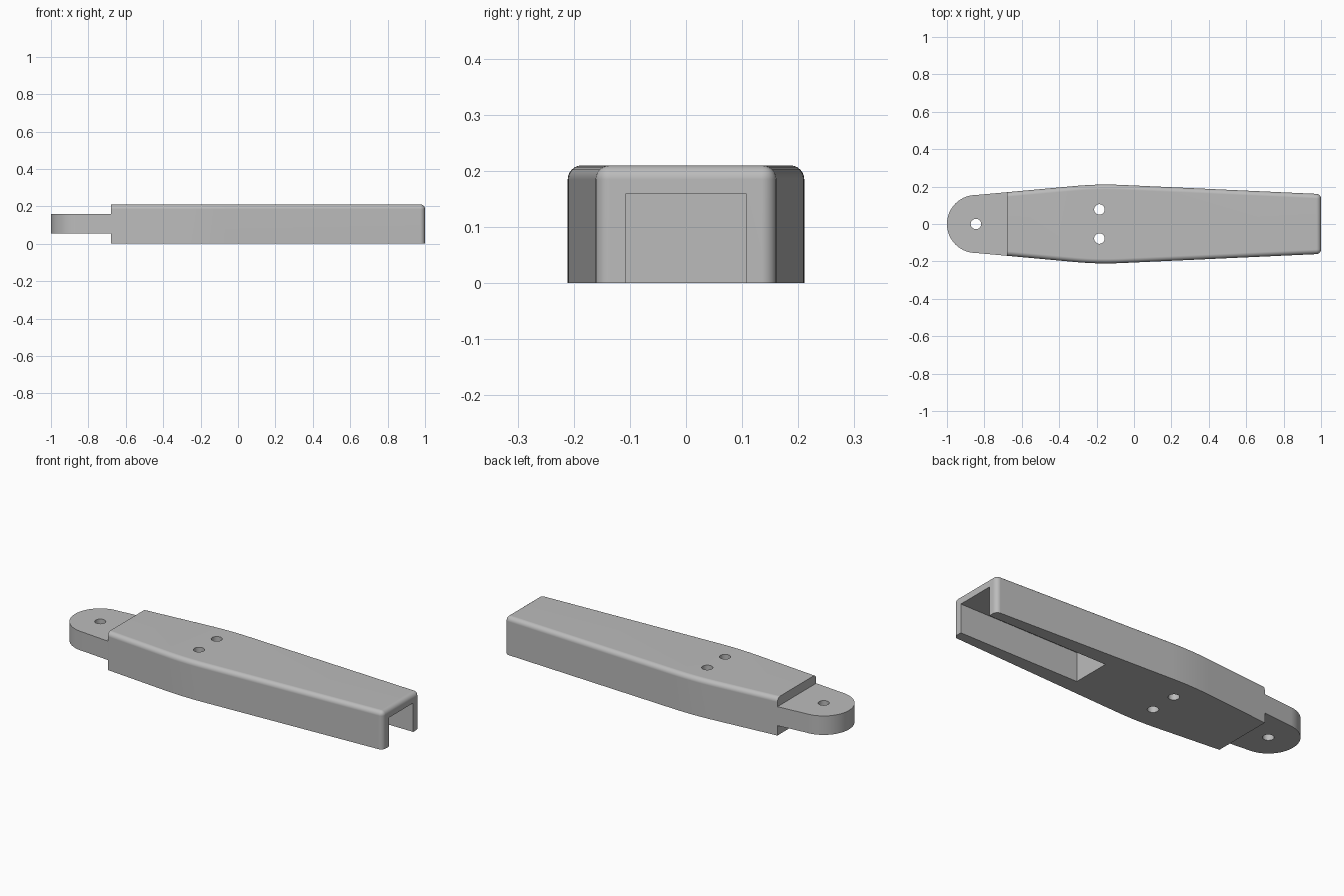
import bpy, bmesh, math
from mathutils import Vector

if "Cube" in bpy.data.objects:
    bpy.data.objects.remove(bpy.data.objects["Cube"])

HEIGHT = 0.21       # body height
SHOULDER = -0.68    # where the body steps down to the tongue
EYE_X = -0.845      # centre of the rounded tongue end
EYE_R = 0.155
HOLE_R = 0.028

grey = bpy.data.materials.new("plain grey")
grey.use_nodes = True
colour = (0.5, 0.5, 0.5, 1)
grey.diffuse_color = colour
grey.node_tree.nodes["Principled BSDF"].inputs["Base Color"].default_value = colour


def prism(name, outline, z0, z1, round_edges=None, radius=0.025):
    """Extrude an outline upwards, rounding the edges picked by a rule."""
    bm = bmesh.new()
    base = bm.faces.new([bm.verts.new((x, y, z0)) for x, y in outline])
    grown = bmesh.ops.extrude_face_region(bm, geom=[base], use_keep_orig=True)
    top = [v for v in grown["geom"] if isinstance(v, bmesh.types.BMVert)]
    bmesh.ops.translate(bm, verts=top, vec=(0, 0, z1 - z0))
    bmesh.ops.recalc_face_normals(bm, faces=bm.faces)
    if round_edges:
        edges = [e for e in bm.edges if round_edges(*[v.co for v in e.verts])]
        bmesh.ops.bevel(bm, geom=edges, offset=radius, segments=6, profile=0.5,
                        affect='EDGES', clamp_overlap=False)
        bmesh.ops.recalc_face_normals(bm, faces=bm.faces)
    mesh = bpy.data.meshes.new(name)
    bm.to_mesh(mesh)
    bm.free()
    mesh.materials.append(grey)
    obj = bpy.data.objects.new(name, mesh)
    bpy.context.collection.objects.link(obj)
    return obj


def circle(cx, cy, r, start=0.0, sweep=2 * math.pi, steps=32):
    return [(cx + r * math.cos(start + sweep * i / steps),
             cy + r * math.sin(start + sweep * i / steps)) for i in range(steps)]


def combine(target, other, operation):
    bpy.context.view_layer.objects.active = target
    mod = target.modifiers.new(operation.lower(), 'BOOLEAN')
    mod.operation = operation
    mod.solver = 'EXACT'
    mod.object = other
    bpy.ops.object.modifier_apply(modifier=mod.name)
    bpy.data.objects.remove(other)


# Half outline: two straight tapers blended by a gentle curve at the widest part
eye, peak, tip = Vector((EYE_X, EYE_R)), Vector((-0.19, 0.2145)), Vector((1, 0.16))


def on_line(a, b, x):
    return a.lerp(b, (x - a.x) / (b.x - a.x))


shoulder = on_line(eye, peak, SHOULDER)
bend_in, bend_out = on_line(eye, peak, -0.31), on_line(peak, tip, -0.07)
bend = [bend_in.lerp(peak, i / 8).lerp(peak.lerp(bend_out, i / 8), i / 8)
        for i in range(9)]
half = [tuple(p) for p in [shoulder, *bend, tip]]
body_outline = half + [(x, -y) for x, y in reversed(half)]


# Body with rounded top rim and rounded corners at the open end
def rounded(a, b):
    top_rim = min(a.z, b.z) > HEIGHT - 0.001 and max(a.x, b.x) > SHOULDER + 0.01
    end_corner = min(a.x, b.x) > 0.99 and abs(a.z - b.z) > 0.1
    return top_rim or end_corner


body = prism("arm_body", body_outline, 0, HEIGHT, rounded)

# Tongue with a half-round end
arc = circle(EYE_X, 0, EYE_R, math.pi / 2, math.pi) + [(EYE_X, -EYE_R)]
sx, sy = shoulder
tongue = prism("tongue", arc + [(sx, -sy), (-0.6, -0.15), (-0.6, 0.15), (sx, sy)],
               0.055, 0.16)
combine(body, tongue, 'UNION')

# Open slot on the underside, running out through the end
slot = prism("slot_cutter", [(0.27, -0.107), (1.1, -0.107), (1.1, 0.107), (0.27, 0.107)],
             -0.1, 0.16)
combine(body, slot, 'DIFFERENCE')

# Through holes: one in the tongue, a pair in the body
for x, y in [(EYE_X, 0), (-0.185, 0.078), (-0.185, -0.078)]:
    combine(body, prism("hole_cutter", circle(x, y, HOLE_R), -0.1, 0.4), 'DIFFERENCE')

# Smooth fillets and curves, crisp edges elsewhere
bpy.ops.object.select_all(action='DESELECT')
body.select_set(True)
bpy.context.view_layer.objects.active = body
bpy.ops.object.shade_smooth_by_angle(angle=math.radians(30))
weighted = body.modifiers.new("even shading", 'WEIGHTED_NORMAL')
weighted.keep_sharp = True
